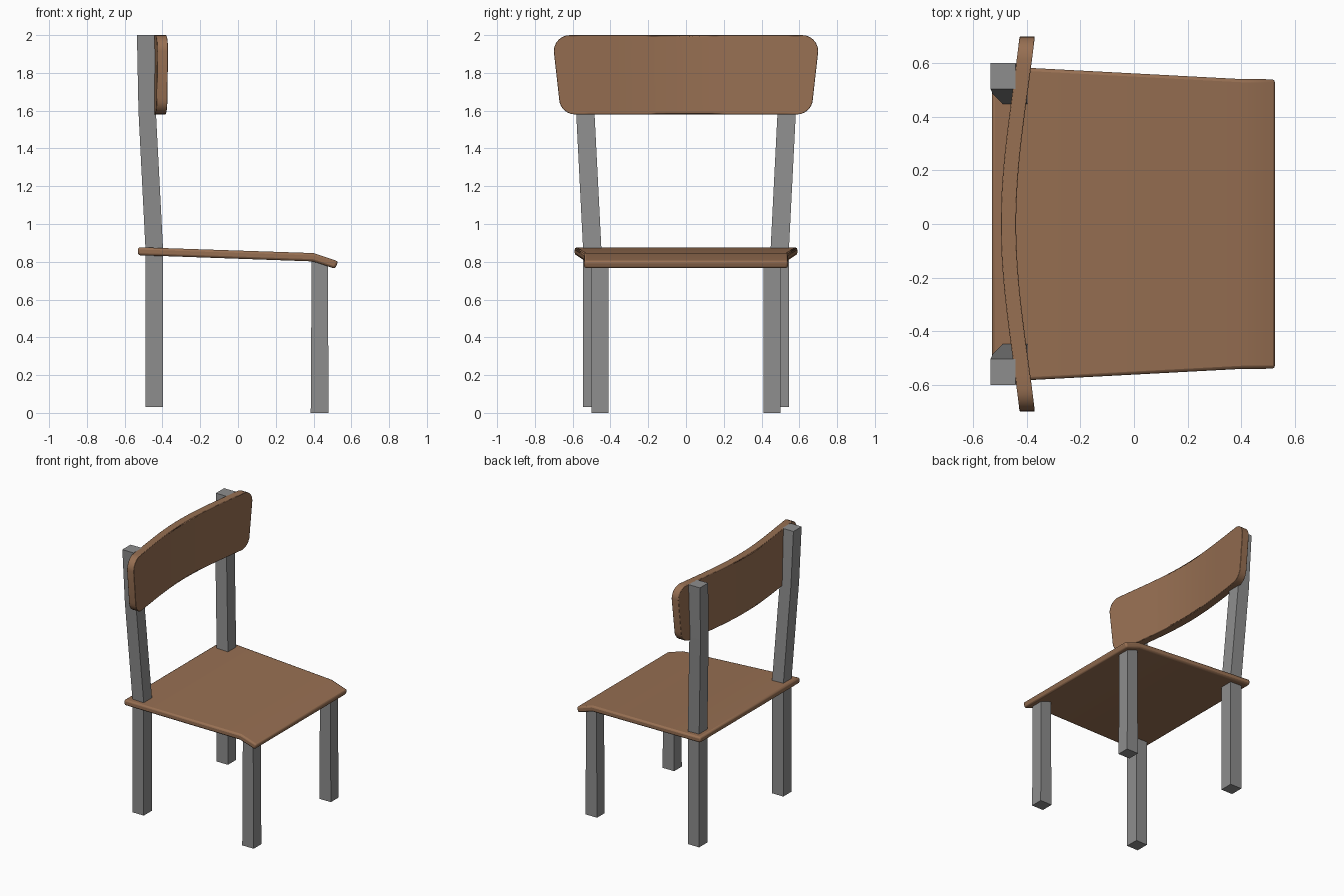
import bpy, bmesh, math

if "Cube" in bpy.data.objects:
    bpy.data.objects.remove(bpy.data.objects["Cube"])


def material(name, rgb):
    m = bpy.data.materials.new(name)
    m.diffuse_color = (*rgb, 1)
    m.use_nodes = True
    m.node_tree.nodes["Principled BSDF"].inputs["Base Color"].default_value = m.diffuse_color
    return m


WOOD = material("brown wood", (0.31, 0.16, 0.085))
METAL = material("grey metal", (0.27, 0.27, 0.27))


def finish(bm, name, mat, bevel=0, smooth=False):
    bmesh.ops.recalc_face_normals(bm, faces=bm.faces)
    me = bpy.data.meshes.new(name)
    bm.to_mesh(me)
    bm.free()
    me.materials.append(mat)
    ob = bpy.data.objects.new(name, me)
    bpy.context.collection.objects.link(ob)
    if bevel:
        b = ob.modifiers.new("bevel", 'BEVEL')
        b.width, b.segments = bevel, 2
        b.limit_method, b.angle_limit = 'ANGLE', math.radians(40)
    if smooth:
        bpy.ops.object.select_all(action='DESELECT')
        ob.select_set(True)
        bpy.context.view_layer.objects.active = ob
        bpy.ops.object.shade_smooth_by_angle(angle=math.radians(30))
    return ob


def loft(sections, name, mat, **kw):
    """Skin a list of closed point rings and cap both ends."""
    bm = bmesh.new()
    rings = [[bm.verts.new(p) for p in s] for s in sections]
    for a, b in zip(rings, rings[1:]):
        for i in range(len(a)):
            j = (i + 1) % len(a)
            bm.faces.new((a[i], a[j], b[j], b[i]))
    bm.faces.new(rings[0])
    bm.faces.new(rings[-1])
    return finish(bm, name, mat, **kw)


def square(x0, x1, y0, y1, z):
    return [(x0, y0, z), (x1, y0, z), (x1, y1, z), (x0, y1, z)]


# Legs; the back ones run on up as leaning posts
for s, side in ((1, "left"), (-1, "right")):
    loft([square(0.385, 0.48, s * 0.41, s * 0.50, 0),
          square(0.39, 0.475, s * 0.41, s * 0.50, 0.81)],
         "front_leg_" + side, METAL)
    loft([square(-0.49, -0.397, s * 0.448, s * 0.545, 0.03),
          square(-0.49, -0.397, s * 0.448, s * 0.545, 0.87),
          square(-0.527, -0.435, s * 0.485, s * 0.582, 1.60),
          square(-0.535, -0.442, s * 0.503, s * 0.60, 2.0)],
         "back_leg_" + side, METAL)

# Seat: tapered board with a drooping front edge
seat = [(-0.53, -0.53, 0.877, 0.835, 0.59), (0.40, 0.395, 0.846, 0.802, 0.541),
        (0.53, 0.515, 0.803, 0.763, 0.54)]
loft([[(xt, -w, zt), (xt, w, zt), (xb, w, zb), (xb, -w, zb)]
      for xt, xb, zt, zb, w in seat], "seat", WOOD, bevel=0.012, smooth=True)


# Backrest: rounded, curved board
def curve(y):
    t = min(abs(y) / 0.7, 1)
    return -0.44 + 0.07 * (0.6 * t * t + 0.2 * (1 - math.cos(math.pi * t)))


R, STEPS, COLS = 0.085, 6, 24
rows = []
for i in range(STEPS + 1):
    a = math.pi / 2 * i / STEPS
    rows.append((1.58 + R * (1 - math.cos(a)), 0.672 - R * (1 - math.sin(a))))
for i in range(STEPS + 1):
    a = math.pi / 2 * i / STEPS
    rows.append((2.0 - R * (1 - math.sin(a)), 0.70 - R * (1 - math.cos(a))))
bm = bmesh.new()
grid = [[bm.verts.new((curve(w * u), w * u, z))
         for u in (2 * c / COLS - 1 for c in range(COLS + 1))] for z, w in rows]
for a, b in zip(grid, grid[1:]):
    for c in range(COLS):
        bm.faces.new((a[c], a[c + 1], b[c + 1], b[c]))
ext = bmesh.ops.extrude_face_region(bm, geom=bm.faces[:], use_keep_orig=True)
bmesh.ops.translate(bm, vec=(-0.057, 0, 0),
                    verts=[g for g in ext["geom"] if isinstance(g, bmesh.types.BMVert)])
finish(bm, "backrest", WOOD, bevel=0.006, smooth=True)
